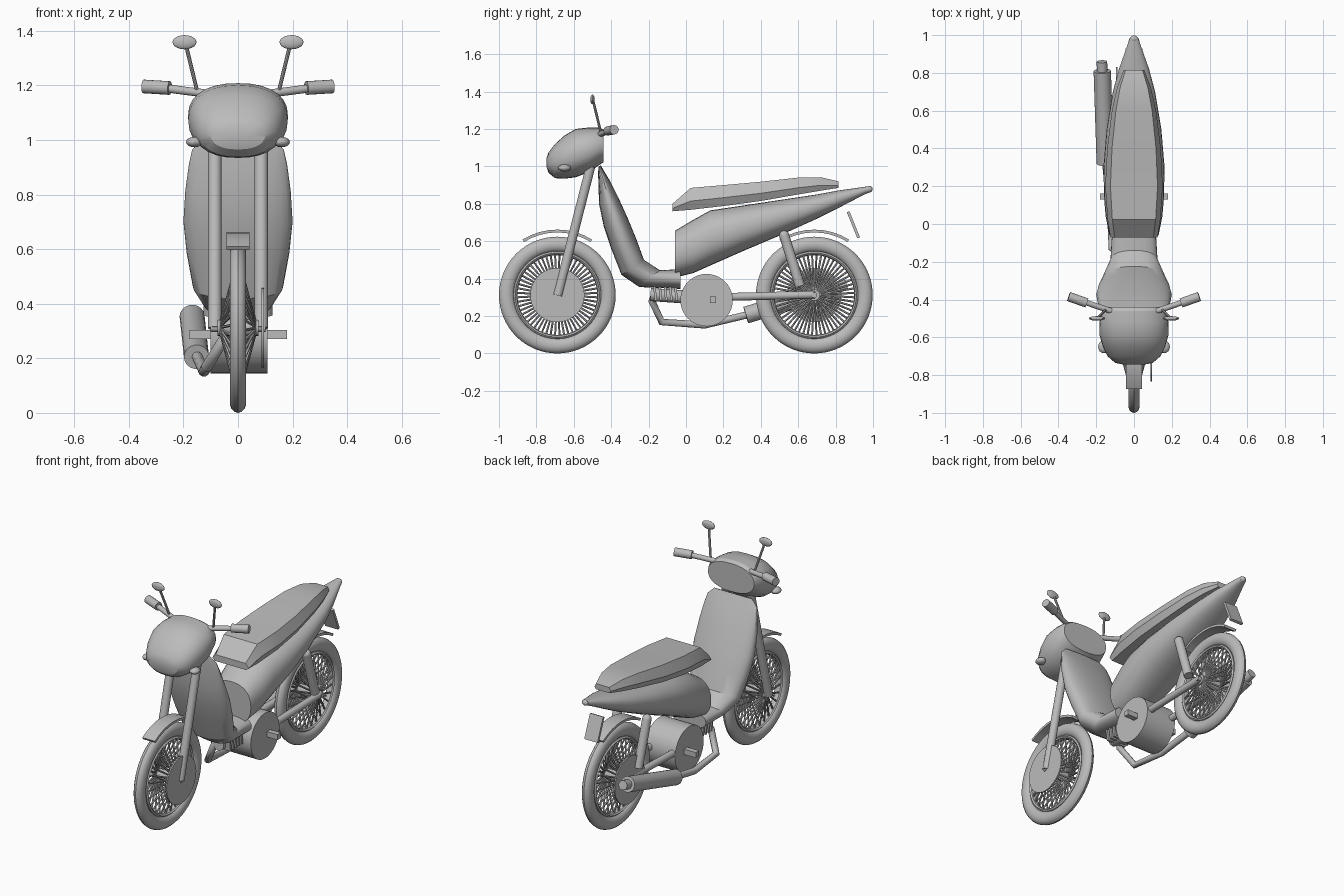
import bpy, bmesh, math
from mathutils import Vector, Matrix

if "Cube" in bpy.data.objects:
    bpy.data.objects.remove(bpy.data.objects["Cube"])

grey = bpy.data.materials.new("plain_grey")
grey.use_nodes = True
grey.diffuse_color = (0.5, 0.5, 0.5, 1)
grey.node_tree.nodes["Principled BSDF"].inputs["Base Color"].default_value = (0.5, 0.5, 0.5, 1)
parts = []


def finish(name, bm):
    bmesh.ops.recalc_face_normals(bm, faces=bm.faces)
    mesh = bpy.data.meshes.new(name)
    bm.to_mesh(mesh)
    bm.free()
    mesh.materials.append(grey)
    ob = bpy.data.objects.new(name, mesh)
    bpy.context.collection.objects.link(ob)
    parts.append(ob)
    return ob


def add_rod(bm, a, b, r, n=16):
    a, b = Vector(a), Vector(b)
    d = b - a
    m = Matrix.Translation((a + b) / 2) @ d.to_track_quat('Z', 'Y').to_matrix().to_4x4()
    bmesh.ops.create_cone(bm, cap_ends=True, segments=n, radius1=r, radius2=r,
                          depth=d.length, matrix=m)


def rod(name, a, b, r, n=16):
    bm = bmesh.new()
    add_rod(bm, a, b, r, n)
    return finish(name, bm)


def ball(name, centre, size):
    bm = bmesh.new()
    m = Matrix.Translation(centre) @ Matrix.Diagonal((*size, 1))
    bmesh.ops.create_uvsphere(bm, u_segments=16, v_segments=10, radius=1, matrix=m)
    return finish(name, bm)


def box(name, centre, size, tilt=0):
    bm = bmesh.new()
    m = Matrix.Translation(centre) @ Matrix.Rotation(tilt, 4, 'X') @ Matrix.Diagonal((*size, 1))
    bmesh.ops.create_cube(bm, size=1, matrix=m)
    return finish(name, bm)


def loft(name, rings, closed=False):
    bm = bmesh.new()
    loops = [[bm.verts.new(p) for p in ring] for ring in rings]
    n = len(loops[0])
    pairs = list(zip(loops, loops[1:]))
    if closed:
        pairs.append((loops[-1], loops[0]))
    else:
        bm.faces.new(loops[0])
        bm.faces.new(loops[-1])
    for p, q in pairs:
        for i in range(n):
            j = (i + 1) % n
            bm.faces.new((p[i], p[j], q[j], q[i]))
    return finish(name, bm)


def oval(low, high, half, power=2.0, n=28):
    """Rounded ring between two (y, z) points, half as wide as given."""
    low, high = Vector((0, *low)), Vector((0, *high))
    mid, up = (low + high) / 2, (high - low) / 2
    ring = []
    for i in range(n):
        t = 2 * math.pi * i / n
        c, s = math.cos(t), math.sin(t)
        u = math.copysign(abs(c) ** (2 / power), c)
        v = math.copysign(abs(s) ** (2 / power), s)
        ring.append(mid + Vector((half * u, 0, 0)) + up * v)
    return ring


def ring_solid(name, y, z, radius, rx, rr, n=64, m=14):
    rings = []
    for i in range(n):
        t = 2 * math.pi * i / n
        ring = []
        for k in range(m):
            s = 2 * math.pi * k / m
            r = radius + rr * math.cos(s)
            ring.append((rx * math.sin(s), y + r * math.cos(t), z + r * math.sin(t)))
        rings.append(ring)
    return loft(name, rings, closed=True)


# Wheels with spokes, discs and mudguards
WZ = 0.312
for label, wy, side in (("front", -0.688, 1), ("rear", 0.686, -1)):
    ring_solid(label + "_tyre", wy, WZ, 0.271, 0.031, 0.041)
    ring_solid(label + "_rim", wy, WZ, 0.225, 0.024, 0.012, m=8)
    rod(label + "_hub", (-0.075, wy, WZ), (0.075, wy, WZ), 0.03)
    rod(label + "_axle", (-0.1, wy, WZ), (0.1, wy, WZ), 0.015)
    rod(label + "_brake_disc", (side * 0.087, wy, WZ), (side * 0.095, wy, WZ), 0.145, 40)
    bm = bmesh.new()
    for s in (-1, 1):
        for i in range(28):
            t = 2 * math.pi * (i + 0.25 * s) / 28
            d = Vector((0, math.cos(t), math.sin(t)))
            c = Vector((0, wy, WZ))
            add_rod(bm, c + d * 0.025 + Vector((s * 0.062, 0, 0)),
                    c + d * 0.225 + Vector((s * 0.008, 0, 0)), 0.0055, 6)
    finish(label + "_spokes", bm)
    guard = []
    for i in range(9):
        t = math.radians(-32 + 8 * i)
        guard.append([(x, wy + r * math.sin(t), WZ + r * math.cos(t))
                      for x, r in ((-0.043, 0.335), (0.043, 0.335), (0.043, 0.35), (-0.043, 0.35))])
    loft(label + "_mudguard", guard)

# Headlamp cowl: y, bottom, top, half width
cowl = [(-0.745, 0.995, 1.045, 0.05), (-0.735, 0.965, 1.075, 0.1), (-0.70, 0.937, 1.12, 0.14),
        (-0.65, 0.934, 1.165, 0.165), (-0.59, 0.942, 1.2, 0.182), (-0.52, 0.968, 1.208, 0.183),
        (-0.46, 1.01, 1.208, 0.168), (-0.44, 1.022, 1.195, 0.158)]
loft("headlamp_cowl", [oval((y, a), (y, b), h, 2.3) for y, a, b, h in cowl])

# Leg shield and step: front point, rear point, half width
shield = [((-0.468, 1.0), (-0.455, 1.005), 0.13), ((-0.47, 0.96), (-0.435, 0.97), 0.168),
          ((-0.468, 0.9), (-0.405, 0.92), 0.18), ((-0.465, 0.8), (-0.36, 0.83), 0.193),
          ((-0.44, 0.68), (-0.31, 0.72), 0.2), ((-0.4, 0.56), (-0.265, 0.61), 0.188),
          ((-0.345, 0.42), (-0.225, 0.5), 0.165), ((-0.25, 0.355), (-0.14, 0.445), 0.125),
          ((-0.03, 0.345), (-0.03, 0.45), 0.115)]
loft("leg_shield", [oval(a, b, h, 2.3) for a, b, h in shield])

# Rear body and tail
body = [(-0.06, 0.405, 0.655, 0.13), (0.04, 0.43, 0.715, 0.15), (0.13, 0.47, 0.765, 0.158),
        (0.3, 0.545, 0.79, 0.162), (0.5, 0.63, 0.82, 0.145), (0.7, 0.72, 0.85, 0.112),
        (0.82, 0.78, 0.872, 0.08), (0.95, 0.848, 0.89, 0.034), (0.985, 0.862, 0.895, 0.022)]
loft("rear_body", [oval((y, a), (y, b), h, 2.3) for y, a, b, h in body])
ball("tail_lamp", (0, 0.98, 0.878), (0.022, 0.018, 0.018))

# Faceted seat: y, bottom, top, half width
seat = [(-0.072, 0.76, 0.8, 0.125), (0.025, 0.768, 0.885, 0.14), (0.2, 0.788, 0.9, 0.152),
        (0.4, 0.815, 0.918, 0.142), (0.6, 0.85, 0.94, 0.117), (0.72, 0.87, 0.942, 0.09),
        (0.815, 0.885, 0.92, 0.055)]
loft("seat", [[(x * h, y, a + (b - a) * v) for x, v in
               ((-0.85, 0), (0.85, 0), (1, 0.4), (0.82, 1), (-0.82, 1), (-1, 0.4))]
              for y, a, b, h in seat])

# Engine, cooling fins and foot pegs
rod("crankcase", (-0.1, 0.11, 0.285), (0.108, 0.11, 0.285), 0.14, 40)
rod("engine_cylinder", (0, -0.19, 0.315), (0, 0.02, 0.3), 0.035)
for i in range(5):
    box("cooling_fin", (0, -0.165 + 0.028 * i, 0.32), (0.13, 0.013, 0.075), 0.1)
box("foot_peg_bar", (0, 0.145, 0.287), (0.36, 0.033, 0.033))

# Exhaust pipe and silencer
curve = bpy.data.curves.new("exhaust_pipe", 'CURVE')
curve.dimensions = '3D'
curve.bevel_depth, curve.bevel_resolution, curve.use_fill_caps = 0.02, 3, True
path = [(-0.03, -0.16, 0.33), (-0.045, -0.182, 0.28), (-0.115, -0.13, 0.168),
        (-0.125, 0.1, 0.152), (-0.15, 0.33, 0.207)]
spline = curve.splines.new('POLY')
spline.points.add(len(path) - 1)
for point, co in zip(spline.points, path):
    point.co = (*co, 1)
curve.materials.append(grey)
bpy.context.collection.objects.link(bpy.data.objects.new("exhaust_pipe", curve))
rod("silencer", (-0.152, 0.32, 0.205), (-0.168, 0.81, 0.352), 0.046, 24)
rod("silencer_tip", (-0.168, 0.8, 0.35), (-0.17, 0.86, 0.366), 0.028)

# Paired parts on both sides
for s, side in ((1, "left_"), (-1, "right_")):
    rod(side + "fork", (s * 0.085, -0.686, 0.31), (s * 0.085, -0.51, 1.0), 0.025)
    rod(side + "swingarm", (s * 0.078, 0.22, 0.302), (s * 0.078, 0.69, 0.314), 0.021)
    rod(side + "shock", (s * 0.1, 0.525, 0.63), (s * 0.1, 0.61, 0.36), 0.027)
    ball(side + "shock_cap", (s * 0.1, 0.525, 0.63), (0.027, 0.027, 0.027))
    rod(side + "handlebar", (s * 0.08, -0.475, 1.165), (s * 0.27, -0.41, 1.19), 0.015)
    rod(side + "grip", (s * 0.25, -0.418, 1.19), (s * 0.346, -0.384, 1.196), 0.025)
    rod(side + "mirror_stem", (s * 0.15, -0.455, 1.18), (s * 0.19, -0.495, 1.345), 0.007, 8)
    ball(side + "mirror", (s * 0.196, -0.5, 1.358), (0.044, 0.012, 0.026))
    ball(side + "turn_signal", (s * 0.16, -0.65, 0.992), (0.03, 0.034, 0.019))

# Number plate holder
box("rear_plate", (0, 0.895, 0.688), (0.09, 0.015, 0.15), math.radians(22))

# Smooth shading with sharp edges kept
for ob in parts:
    ob.select_set(True)
bpy.context.view_layer.objects.active = parts[0]
bpy.ops.object.shade_smooth_by_angle(angle=math.radians(30))
